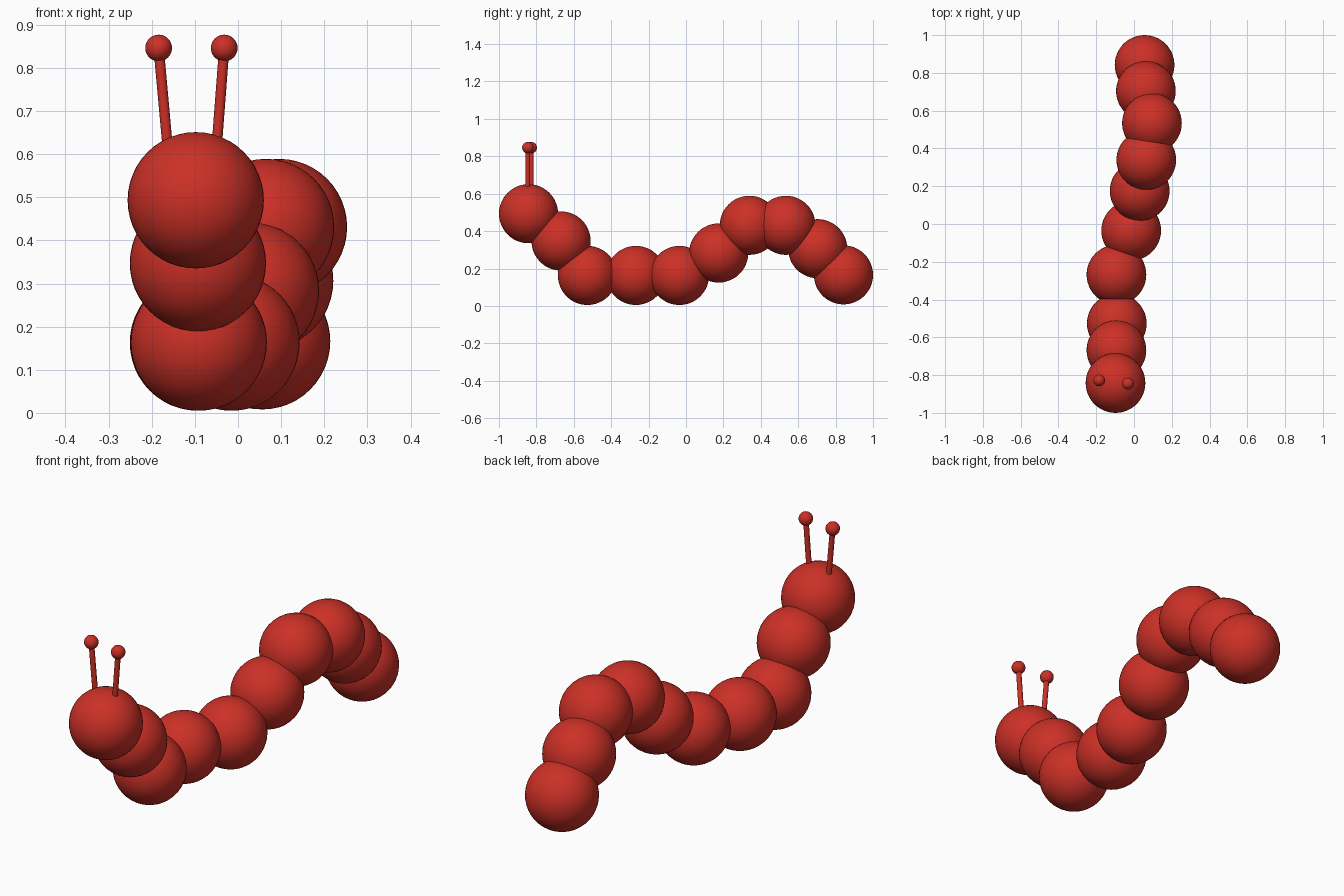
import bpy
from mathutils import Vector

cube = bpy.data.objects.get("Cube")
if cube:
    bpy.data.objects.remove(cube, do_unlink=True)

RED = (0.6, 0.03, 0.02, 1.0)
red = bpy.data.materials.new("caterpillar_red")
red.use_nodes = True
red.diffuse_color = RED
red.node_tree.nodes["Principled BSDF"].inputs["Base Color"].default_value = RED


def finish(name):
    obj = bpy.context.object
    obj.name = name
    obj.data.materials.append(red)
    bpy.ops.object.shade_smooth_by_angle()
    return obj


def ball(name, centre, radius, segments=48):
    bpy.ops.mesh.primitive_uv_sphere_add(
        segments=segments, ring_count=segments // 2, radius=radius, location=centre)
    return finish(name)


def rod(name, start, end, radius):
    start, end = Vector(start), Vector(end)
    axis = end - start
    bpy.ops.mesh.primitive_cylinder_add(
        vertices=24, radius=radius, depth=axis.length, location=(start + end) / 2,
        rotation=axis.to_track_quat("Z", "Y").to_euler())
    return finish(name)


# Head and body segments along the arched back, front to tail
BODY_RADIUS = 0.158
ball("head", (-0.098, -0.842, 0.493), BODY_RADIUS)
segments = [
    (-0.093, -0.668, 0.347),
    (-0.091, -0.527, 0.163),
    (-0.093, -0.268, 0.163),
    (-0.015, -0.035, 0.163),
    (0.030, 0.175, 0.283),
    (0.065, 0.339, 0.431),
    (0.095, 0.534, 0.431),
    (0.063, 0.704, 0.306),
    (0.056, 0.842, 0.166),
]
for i, centre in enumerate(segments, 1):
    ball(f"body_segment_{i}", centre, BODY_RADIUS)

# Antennae: a leaning stalk with a ball tip on each side
for side, base_x, tip_x, y in (("right", -0.159, -0.184, -0.828),
                               ("left", -0.053, -0.032, -0.845)):
    tip = (tip_x, y, 0.846)
    rod(f"{side}_antenna_stalk", (base_x, y, 0.57), tip, 0.012)
    ball(f"{side}_antenna_tip", tip, 0.031, 32)
